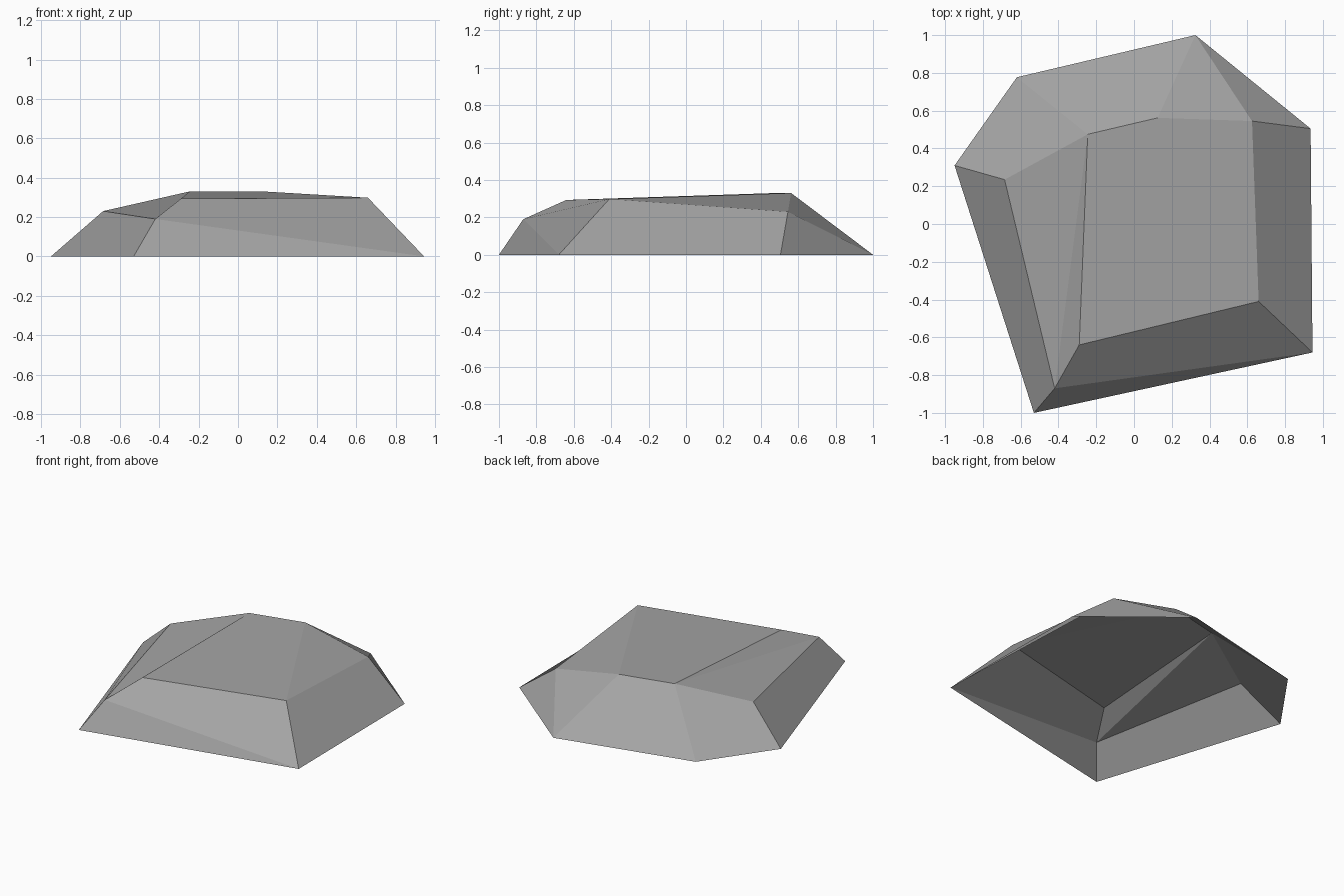
import bpy
import bmesh

cube = bpy.data.objects.get("Cube")
if cube:
    bpy.data.objects.remove(cube, do_unlink=True)

# Stone colour
stone = bpy.data.materials.new("stone grey")
stone.use_nodes = True
grey = (0.37, 0.37, 0.37, 1)
stone.diffuse_color = grey
bsdf = stone.node_tree.nodes["Principled BSDF"]
bsdf.inputs["Base Color"].default_value = grey
bsdf.inputs["Roughness"].default_value = 0.9

# Corners: capitals lie on the ground rim, small letters on the crown
corners = {
    "A": (-0.53, -1.0, 0), "B": (0.945, -0.68, 0), "C": (0.935, 0.505, 0),
    "D": (0.325, 1.0, 0), "E": (-0.62, 0.777, 0), "F": (-0.95, 0.31, 0),
    "a": (-0.42, -0.87, 0.19), "g": (-0.29, -0.64, 0.293),
    "b": (0.66, -0.41, 0.298), "c": (0.625, 0.545, 0.23),
    "d": (0.125, 0.562, 0.33), "e": (-0.245, 0.475, 0.33),
    "f": (-0.685, 0.235, 0.23),
}
# Facets, counter-clockwise from outside; the underside stays open
sides = ["ABa", "aBbg", "BCcb", "CDc", "Ddc", "DEed", "EFfe", "FAaf"]
crown = ["gbde", "bcd", "age", "aef"]

bm = bmesh.new()
verts = {name: bm.verts.new(co) for name, co in corners.items()}
for facet in sides + crown:
    bm.faces.new([verts[name] for name in facet])

mesh = bpy.data.meshes.new("rock")
bm.to_mesh(mesh)
bm.free()
mesh.materials.append(stone)
rock = bpy.data.objects.new("rock", mesh)
bpy.context.collection.objects.link(rock)
